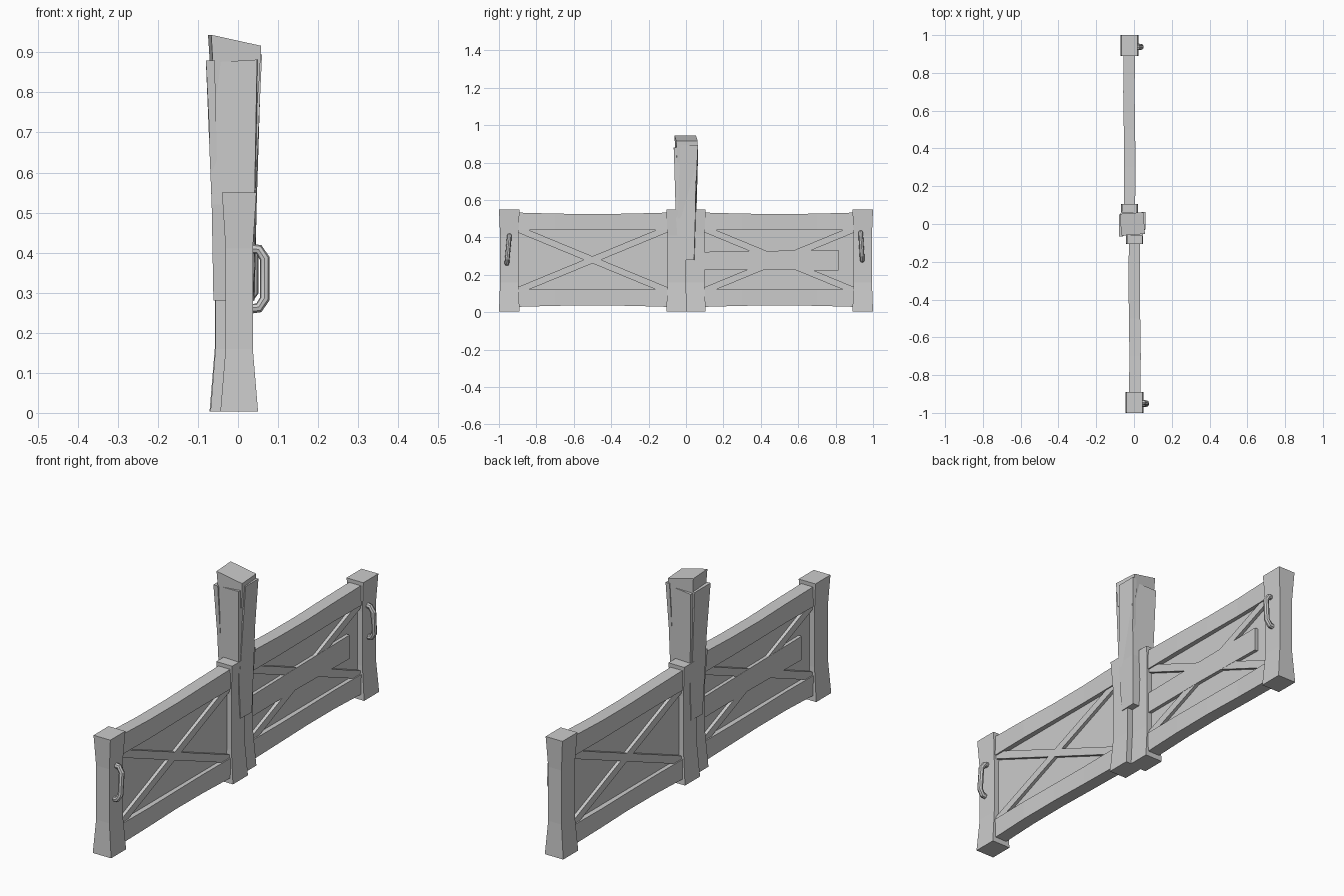
import bpy, bmesh
from math import sin, cos, radians

if "Cube" in bpy.data.objects:
    bpy.data.objects.remove(bpy.data.objects["Cube"])


def loft(name, rings):
    """Skin a list of equal-length point rings and cap both ends."""
    bm = bmesh.new()
    vs = [[bm.verts.new(p) for p in r] for r in rings]
    for a, b in zip(vs, vs[1:]):
        for i in range(len(a)):
            j = (i + 1) % len(a)
            bm.faces.new((a[i], a[j], b[j], b[i]))
    bm.faces.new(vs[0])
    bm.faces.new(vs[-1])
    bmesh.ops.recalc_face_normals(bm, faces=bm.faces)
    me = bpy.data.meshes.new(name)
    bm.to_mesh(me)
    bm.free()
    ob = bpy.data.objects.new(name, me)
    bpy.context.collection.objects.link(ob)
    return ob


def z_ring(z, x0, x1, y0, y1, turn=0, slope=0):
    """Horizontal rectangle, optionally turned about z and sloped along x."""
    cx, cy, t = (x0 + x1) / 2, (y0 + y1) / 2, radians(turn)
    out = []
    for x, y in ((x0, y0), (x1, y0), (x1, y1), (x0, y1)):
        dx, dy = x - cx, y - cy
        out.append((cx + dx * cos(t) - dy * sin(t),
                    cy + dx * sin(t) + dy * cos(t), z + slope * dx))
    return out


def y_ring(y, x0, x1, z0, z1):
    return [(x0, y, z0), (x1, y, z0), (x1, y, z1), (x0, y, z1)]


def gate(side, s, cx):
    """One gate half; s = -1 turns it half way round the centre."""
    def put(part, rings):
        loft(f"{side}_{part}", [[(s * x + cx, s * y, z) for x, y, z in r] for r in rings])

    # waisted end post and centre post
    for part, y0, y1, w in (("end_post", 0.89, 1.0, 1.0), ("inner_post", -0.005, 0.105, 0.95)):
        put(part, [z_ring(z, -h * w, h * w, y0 + d, y1 - d) for z, h, d in
                   ((0.004, 0.047, 0), (0.16, 0.034, 0.006),
                    (0.41, 0.034, 0.006), (0.55, 0.043, 0))])

    # slightly wavy rails: y, sideways drift, outer edge offset
    wave = ((0.08, 0, 0.0), (0.3, 0.002, 0.006), (0.5, 0, 0.009),
            (0.7, -0.003, 0.006), (0.92, 0, 0.0))
    put("top_rail", [y_ring(y, d - 0.03, d + 0.03, 0.44, 0.533 - e) for y, d, e in wave])
    put("bottom_rail", [y_ring(y, d - 0.03, d + 0.03, 0.028 + e, 0.12) for y, d, e in wave])

    # recessed panel
    put("panel", [y_ring(y, -0.009, 0.009, 0.1, 0.46) for y in (0.05, 0.93)])

    # crossed braces, visible on both faces
    for part, za, zb in (("rising_brace", 0.115, 0.445), ("falling_brace", 0.445, 0.115)):
        put(part, [y_ring(y, -0.024, 0.024, z - 0.019, z + 0.019)
                   for y, z in ((0.1, za), (0.9, zb))])

    # repair plank on one face
    put("repair_plank", [y_ring(y, 0.0, 0.025, z0, z1)
                         for y, z0, z1 in ((0.05, 0.226, 0.322), (0.45, 0.228, 0.328),
                                           (0.815, 0.222, 0.332))])


def handle(name, x, y, z, lean):
    """Bent bar handle on the +x face of an end post."""
    cu = bpy.data.curves.new(name, 'CURVE')
    cu.dimensions = '3D'
    cu.bevel_depth = 0.0125
    cu.bevel_resolution = 2
    cu.use_fill_caps = True
    path = ((-0.005, 0.075), (0.016, 0.073), (0.031, 0.05),
            (0.031, -0.05), (0.016, -0.073), (-0.005, -0.075))
    sp = cu.splines.new('POLY')
    sp.points.add(len(path) - 1)
    for p, (dx, dz) in zip(sp.points, path):
        p.co = (x + dx, y + lean * dz, z + dz, 1)
    ob = bpy.data.objects.new(name, cu)
    bpy.context.collection.objects.link(ob)
    bpy.context.view_layer.objects.active = ob
    ob.select_set(True)
    bpy.ops.object.convert(target='MESH')
    bpy.ops.object.shade_smooth_by_angle()
    bpy.context.object.select_set(False)


gate("rear", 1, -0.024)
gate("front", -1, 0.003)
handle("front_handle", 0.036, -0.951, 0.335, 0.09)
handle("rear_handle", 0.008, 0.938, 0.352, -0.06)

# tall tapered upright straddling both inner posts
loft("upright", [z_ring(0.28, -0.06, 0.04, -0.035, 0.045, -2),
                 z_ring(0.52, -0.063, 0.044, -0.052, 0.053, -3),
                 z_ring(0.878, -0.075, 0.053, -0.06, 0.06, -5, 0.06)])
# slanted broken top of the upright
loft("upright_top", [z_ring(0.80, -0.062, 0.048, -0.052, 0.052, 4),
                     z_ring(0.93, -0.071, 0.054, -0.057, 0.058, 4, -0.22)])
# split slivers of timber along two faces
loft("left_sliver", [z_ring(0.5, -0.062, -0.05, -0.045, 0.045),
                     z_ring(0.88, -0.08, -0.058, -0.066, 0.05)])
loft("right_sliver", [z_ring(0.5, 0.03, 0.042, -0.045, 0.045),
                      z_ring(0.895, 0.04, 0.06, -0.03, 0.064)])
